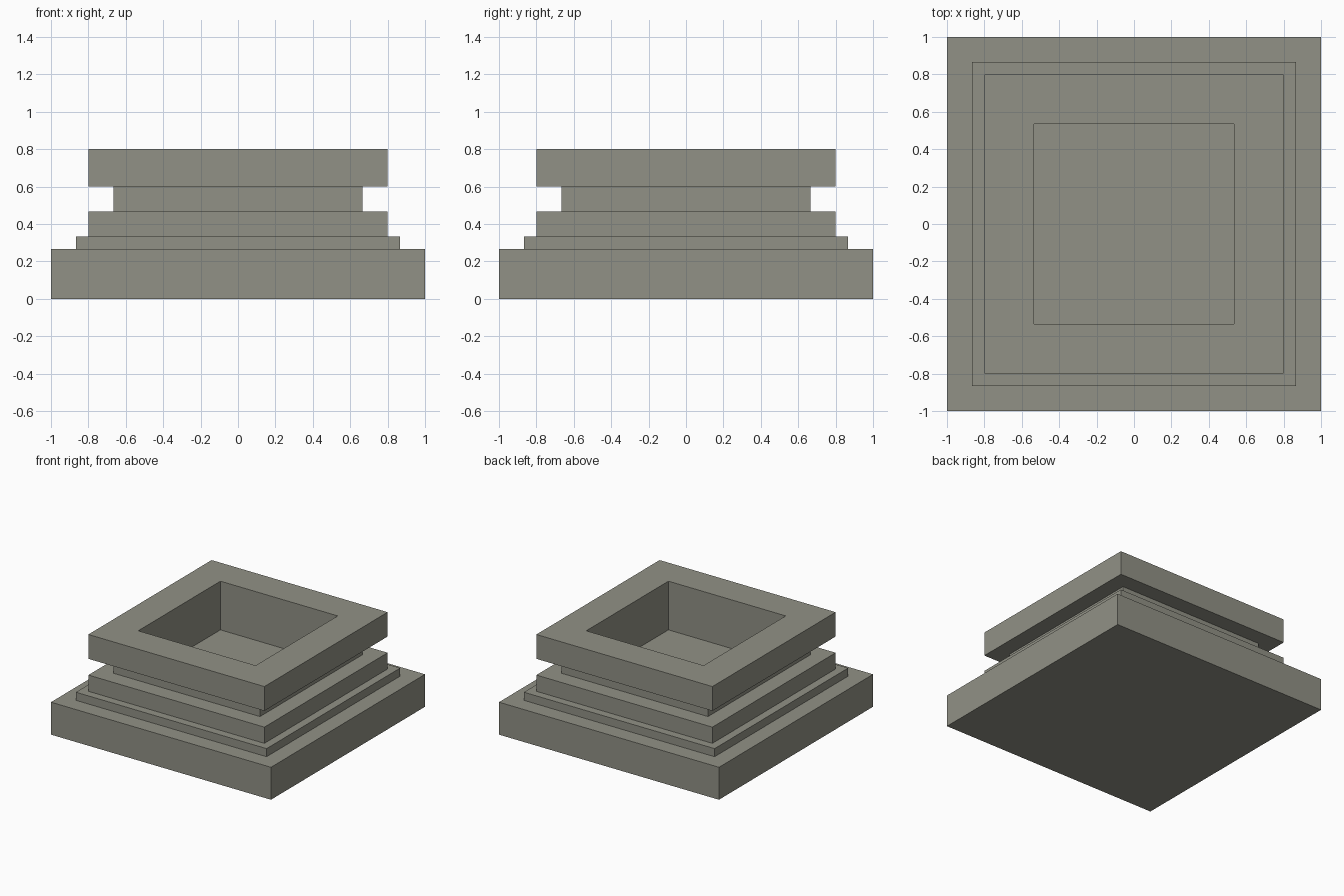
import bpy
import bmesh

cube = bpy.data.objects.get("Cube")
if cube:
    bpy.data.objects.remove(cube, do_unlink=True)

# Weathered grey stone
stone = bpy.data.materials.new("warm grey stone")
stone.use_nodes = True
colour = (0.285, 0.285, 0.238, 1.0)
stone.diffuse_color = colour
bsdf = next(n for n in stone.node_tree.nodes if n.type == "BSDF_PRINCIPLED")
bsdf.inputs["Base Color"].default_value = colour
bsdf.inputs["Roughness"].default_value = 0.9

# Square profile as (half width, height), from the underside to the socket floor
U = 1 / 15
PROFILE = [
    (15, 0), (15, 4),        # plinth
    (13, 4), (13, 5),        # low step
    (12, 5), (12, 7),        # upper step
    (10, 7), (10, 9),        # recessed neck
    (12, 9), (12, 12),       # cap slab
    (8, 12), (8, 6),         # square socket
]


def square_lathe(name, profile, material):
    """Join square rings into one closed, stepped solid."""
    bm = bmesh.new()
    rings = []
    for half, height in profile:
        w, z = half * U, height * U
        rings.append([bm.verts.new((sx * w, sy * w, z))
                      for sx, sy in ((-1, -1), (1, -1), (1, 1), (-1, 1))])
    for lower, upper in zip(rings, rings[1:]):
        for i in range(4):
            j = (i + 1) % 4
            bm.faces.new((lower[i], lower[j], upper[j], upper[i]))
    bm.faces.new(reversed(rings[0]))   # underside
    bm.faces.new(rings[-1])            # socket floor
    bmesh.ops.recalc_face_normals(bm, faces=bm.faces)
    mesh = bpy.data.meshes.new(name)
    bm.to_mesh(mesh)
    bm.free()
    mesh.materials.append(material)
    obj = bpy.data.objects.new(name, mesh)
    bpy.context.collection.objects.link(obj)
    return obj


square_lathe("stepped_pedestal", PROFILE, stone)
